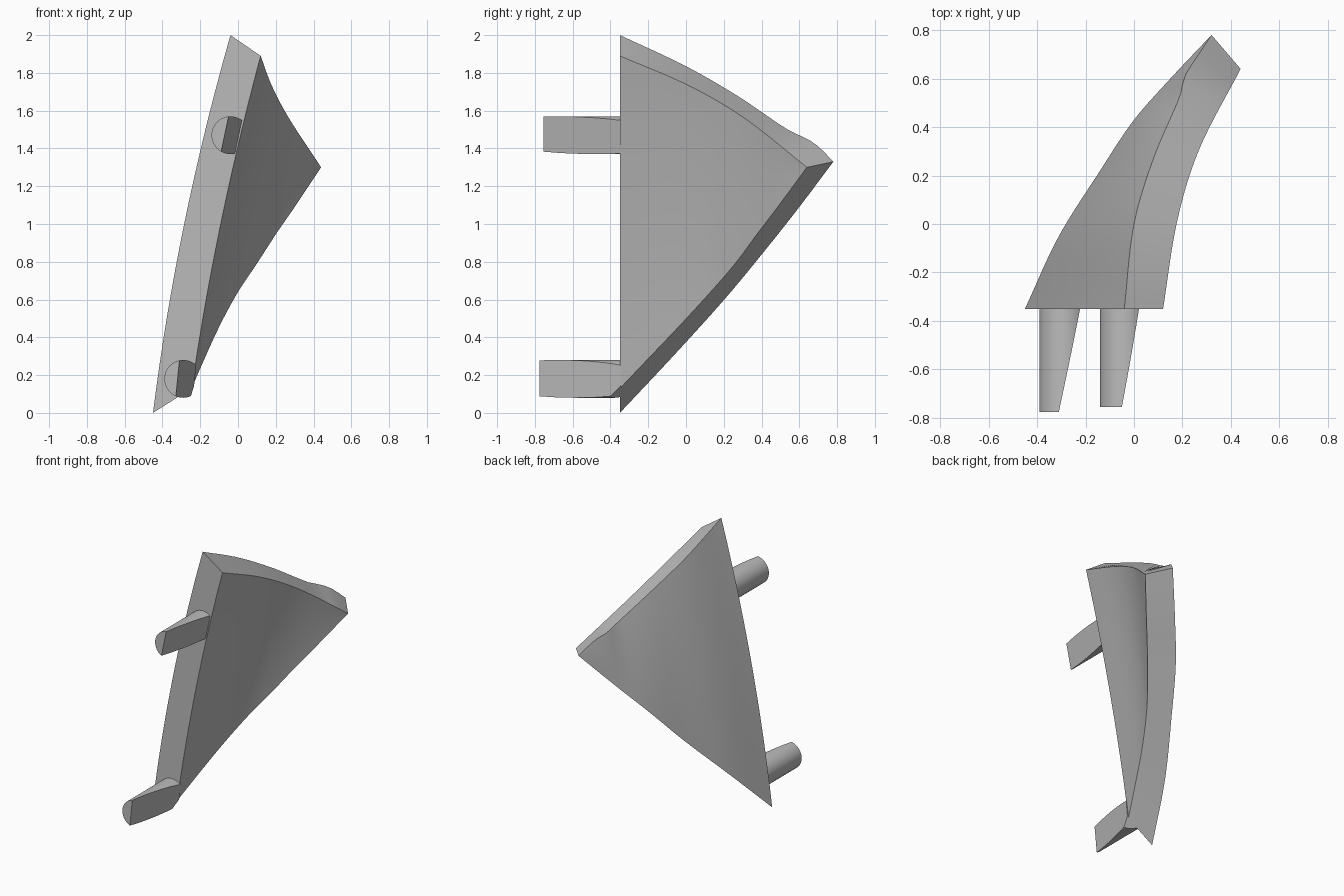
import bpy, bmesh, math
from mathutils import Vector, Matrix

cube = bpy.data.objects.get("Cube")
if cube:
    bpy.data.objects.remove(cube)

grey = bpy.data.materials.new("plain grey")
grey.use_nodes = True
grey.diffuse_color = (0.5, 0.5, 0.5, 1)
grey.node_tree.nodes["Principled BSDF"].inputs["Base Color"].default_value = (0.5, 0.5, 0.5, 1)


def finish(bm, name):
    bmesh.ops.recalc_face_normals(bm, faces=bm.faces)
    mesh = bpy.data.meshes.new(name)
    bm.to_mesh(mesh)
    bm.free()
    mesh.materials.append(grey)
    obj = bpy.data.objects.new(name, mesh)
    bpy.context.collection.objects.link(obj)
    bpy.ops.object.select_all(action='DESELECT')
    obj.select_set(True)
    bpy.context.view_layer.objects.active = obj
    bpy.ops.object.shade_smooth_by_angle(angle=math.radians(30))


def sample(points, s):
    """Smooth point on a rim curve, s running from front (0) to tip (1) along y."""
    pts = [Vector(p) for p in points]
    y = pts[0].y + s * (pts[-1].y - pts[0].y)
    n = len(pts) - 1
    i = next((k for k in range(n) if y <= pts[k + 1].y), n - 1)

    def slope(k):
        a, b = pts[max(k - 1, 0)], pts[min(k + 1, n)]
        return (b - a) / (b.y - a.y)

    p, q = pts[i], pts[i + 1]
    h = q.y - p.y
    t = (y - p.y) / h
    return (p * (1 + 2 * t) * (1 - t) ** 2 + slope(i) * h * t * (1 - t) ** 2
            + q * t * t * (3 - 2 * t) + slope(i + 1) * h * t * t * (t - 1))


# Rim curves of the curved fin, from front edge to tip
outer_low = [(-.45, -.35, 0), (-.31, -.05, .32), (-.14, .22, .62),
             (0, .43, .875), (.15, .6, 1.09), (.32, .78, 1.33)]
outer_top = [(-.04, -.35, 2), (0, 0, 1.835), (.08, .27, 1.68), (.19, .53, 1.505),
             (.21, .61, 1.465), (.26, .69, 1.42), (.32, .78, 1.33)]
inner_low = [(-.245, -.35, .13), (-.2, -.25, .235), (-.1, -.04, .455), (0, .13, .64),
             (.1, .26, .79), (.2, .375, .945), (.3, .485, 1.09), (.44, .64, 1.3)]
inner_top = [(.12, -.35, 1.89), (.18, .02, 1.73), (.27, .31, 1.56), (.44, .64, 1.3)]

COLS, ROWS = 28, 20
bm = bmesh.new()


def sheet(low, top, bulge):
    grid = []
    for c in range(COLS + 1):
        s = c / COLS
        a, b = sample(low, s), sample(top, s)
        column = []
        for r in range(ROWS + 1):
            t = r / ROWS
            p = a.lerp(b, t)
            p.x -= 4 * t * (1 - t) * bulge * (1 - s)
            column.append(bm.verts.new(p))
        grid.append(column)
    return grid


outer = sheet(outer_low, outer_top, .04)
inner = sheet(inner_low, inner_top, .027)


def bridge(a, b):
    for i in range(len(a) - 1):
        bm.faces.new((a[i], a[i + 1], b[i + 1], b[i]))


# Two curved sides, then the front, bottom and top edge strips
for grid in (outer, inner):
    for c in range(COLS):
        bridge(grid[c], grid[c + 1])
bridge(outer[0], inner[0])
for row in (0, ROWS):
    bridge([c[row] for c in outer], [c[row] for c in inner])
bmesh.ops.remove_doubles(bm, verts=bm.verts, dist=.0005)
finish(bm, "curved_fin")


def plane_cut(bm, a, b, c, keep):
    """Slice along the plane through three points, keep the given side and cap it."""
    a, b, c, keep = map(Vector, (a, b, c, keep))
    normal = (b - a).cross(c - a).normalized()
    if normal.dot(keep - a) > 0:
        normal.negate()
    cut = bmesh.ops.bisect_plane(bm, geom=bm.verts[:] + bm.edges[:] + bm.faces[:],
                                 plane_co=a, plane_no=normal, clear_outer=True)
    edges = [e for e in cut["geom_cut"] if isinstance(e, bmesh.types.BMEdge)]
    bmesh.ops.contextual_create(bm, geom=edges)


# Round pegs, shaved flush with the inner side
def peg(name, x, z, end, cuts):
    bm = bmesh.new()
    back = -.345
    place = Matrix.Translation((x, (end + back) / 2, z)) @ Matrix.Rotation(math.pi / 2, 4, 'X')
    bmesh.ops.create_cone(bm, cap_ends=True, segments=48, radius1=.1, radius2=.1,
                          depth=back - end, matrix=place)
    for cut, keep in cuts:
        plane_cut(bm, *cut, keep)
    finish(bm, name)


peg("upper_peg", -.04, 1.47, -.755,
    [(((-.05, -.755, 1.57), (-.09, -.755, 1.38), (.025, -.35, 1.57)), (-1, -.5, 1.5))])
peg("lower_peg", -.29, .18, -.775,
    [(((-.31, -.775, .28), (-.33, -.775, .08), (-.22, -.35, .28)), (-1, -.5, .2)),
     ((outer_low[0], inner_low[0], inner_low[1]), (-.3, -.5, 1))])
